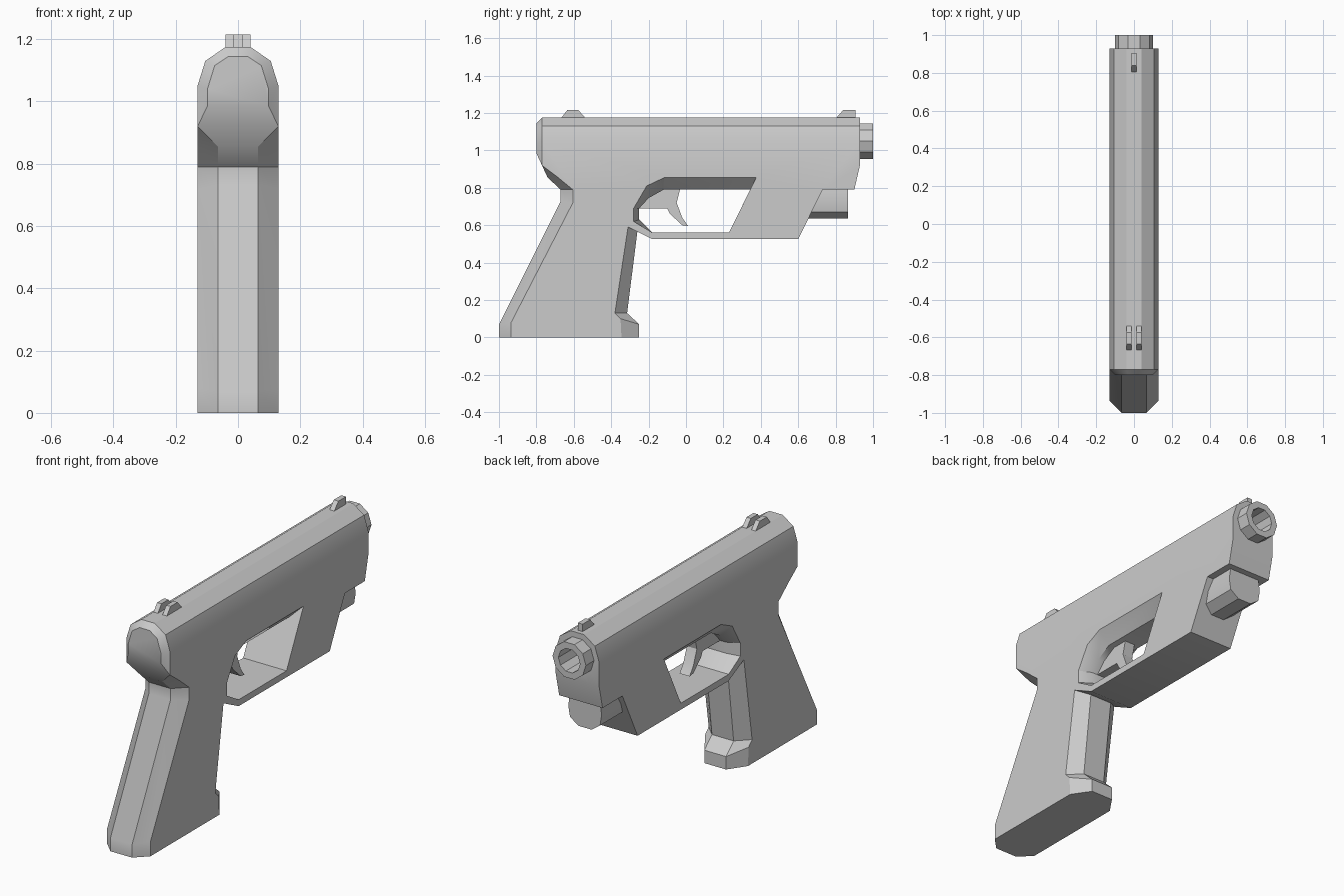
import bpy, bmesh, math

if "Cube" in bpy.data.objects:
    bpy.data.objects.remove(bpy.data.objects["Cube"], do_unlink=True)

grey = bpy.data.materials.new("plain grey")
grey.use_nodes = True
grey.diffuse_color = (0.6, 0.6, 0.6, 1)
grey.node_tree.nodes["Principled BSDF"].inputs["Base Color"].default_value = (0.6, 0.6, 0.6, 1)


def finish(bm, name):
    bmesh.ops.remove_doubles(bm, verts=bm.verts, dist=0.0005)
    bmesh.ops.recalc_face_normals(bm, faces=bm.faces)
    mesh = bpy.data.meshes.new(name)
    bm.to_mesh(mesh)
    bm.free()
    mesh.materials.append(grey)
    ob = bpy.data.objects.new(name, mesh)
    bpy.context.collection.objects.link(ob)
    bpy.ops.object.select_all(action="DESELECT")
    ob.select_set(True)
    bpy.context.view_layer.objects.active = ob
    bpy.ops.object.shade_smooth_by_angle(angle=math.radians(30))
    return ob


def bridge(bm, a, b, closed=False):
    """Quads between two rows of vertices."""
    n = len(a)
    for i in range(n if closed else n - 1):
        j = (i + 1) % n
        bm.faces.new((a[i], a[j], b[j], b[i]))


def fill(bm, *loops):
    """Fill a flat outline, leaving any further loops as holes."""
    edges = []
    for loop in loops:
        for a, b in zip(loop, loop[1:] + loop[:1]):
            edges.append(bm.edges.get((a, b)) or bm.edges.new((a, b)))
    bmesh.ops.triangle_fill(bm, use_beauty=True, edges=edges)


def row(bm, half):
    """Mirror a half row of points (centre outwards) into a full row, -x to +x."""
    left = [bm.verts.new(p) for p in half]
    right = [bm.verts.new((-x, y, z)) for x, y, z in half]
    return right[::-1] + left


def ring(bm, radius, y, z, sides=10):
    turn = math.tau / sides
    return [bm.verts.new((radius * math.cos(i * turn), y, z + radius * math.sin(i * turn)))
            for i in range(sides)]


def slab(name, profile, x0, x1):
    """Side profile of (y, z) points extruded along x."""
    bm = bmesh.new()
    a, b = ([bm.verts.new((x, y, z)) for y, z in profile] for x in (x0, x1))
    bridge(bm, a, b, True)
    bm.faces.new(a)
    bm.faces.new(b)
    return finish(bm, name)


W, N = 0.13, 0.065            # half widths: flat sides, bevelled middle
BORE_Z = 1.05

# Body: slide, frame, grip and trigger guard in one shell
bm = bmesh.new()
top = [(0.04, 1.175), (0.105, 1.13), (W, 1.05)]
front_top = row(bm, [(x, 0.93, z) for x, z in top])
rear_top = row(bm, [(x, -0.77, z) for x, z in top])
bridge(bm, front_top, rear_top)

# Outline from the waist round the grip to the muzzle: middle y, z then side y, z
outline = [
    (-0.74, 0.855, -0.69, 0.86), (-0.67, 0.79, -0.605, 0.79),
    (-0.67, 0.73, -0.605, 0.72), (-1, 0.07, -0.935, 0.08),
    (-1, 0, -0.935, 0), (-0.25, 0, -0.345, 0),
    (-0.25, 0.07, -0.35, 0.1), (-0.315, 0.13, -0.38, 0.13),
    (-0.26, 0.565, -0.31, 0.59), (-0.18, 0.525, -0.18, 0.525),
    (0.6, 0.525, 0.6, 0.525), (0.73, 0.79, 0.73, 0.79),
    (0.9, 0.79, 0.9, 0.79), (0.93, 0.92, 0.93, 0.92),
]
rows = [row(bm, [(N, cy, cz), (W, sy, sz)]) for cy, cz, sy, sz in outline]
for a, b in zip(rows, rows[1:]):
    bridge(bm, a, b)
waist = row(bm, [(W, -0.77, 0.92)])
first = rows[0]
bm.faces.new((waist[0], waist[1], first[2], first[1]))
bm.faces.new((waist[0], first[1], first[0]))
bm.faces.new((waist[1], first[3], first[2]))

# Rear cap of the slide, slightly inset
cap = row(bm, [(0.03, -0.8, 1.145), (0.075, -0.8, 1.115), (0.098, -0.8, 1.04), (0.098, -0.8, 0.985)])
bridge(bm, [waist[0]] + rear_top + [waist[1]], cap, True)
bm.faces.new(cap)

# Trigger opening, narrower in the middle
hole = [
    (-0.25, 0.63, -0.28, 0.62), (-0.25, 0.69, -0.28, 0.69),
    (-0.2, 0.745, -0.21, 0.81), (-0.12, 0.79, -0.115, 0.855),
    (0.343, 0.79, 0.375, 0.855), (0.23, 0.56, 0.23, 0.56),
    (-0.18, 0.56, -0.18, 0.56),
]
hole_rows = [row(bm, [(N, cy, cz), (W, sy, sz)]) for cy, cz, sy, sz in hole]
for a, b in zip(hole_rows, hole_rows[1:] + hole_rows[:1]):
    bridge(bm, a, b)

# Flat sides and muzzle face
for end in (0, -1):
    side = [front_top[end], rear_top[end], waist[end]] + [r[end] for r in rows]
    fill(bm, side, [r[end] for r in hole_rows])
fill(bm, front_top + rows[-1][::-1], ring(bm, 0.08, 0.93, BORE_Z))
finish(bm, "body")

# Barrel: open tube with a closed bottom
bm = bmesh.new()
rings = [ring(bm, r, y, BORE_Z) for r, y in ((0.1, 0.92), (0.1, 1.0), (0.065, 1.0), (0.065, 0.75))]
for a, b in zip(rings, rings[1:]):
    bridge(bm, a, b, True)
bm.faces.new(rings[-1])
finish(bm, "barrel")

# Rounded module under the muzzle
bm = bmesh.new()
section = [(0.04, 0.635), (0.09, 0.671), (0.1, 0.73), (0.09, 0.8)]
back, front = (row(bm, [(x, y, z) for x, z in section]) for y in (0.62, 0.865))
bridge(bm, back, front, True)
bm.faces.new(back)
bm.faces.new(front)
finish(bm, "under_barrel_module")

# Trigger
slab("trigger", [(-0.26, 0.8), (-0.03, 0.8), (-0.05, 0.72), (-0.02, 0.64), (0.012, 0.595),
                 (-0.02, 0.6), (-0.085, 0.66), (-0.1, 0.69), (-0.26, 0.69)], -0.03, 0.03)

# Sights
rear_sight = [(-0.67, 1.17), (-0.635, 1.215), (-0.575, 1.215), (-0.535, 1.17)]
slab("rear_sight_left", rear_sight, 0.014, 0.04)
slab("rear_sight_right", rear_sight, -0.04, -0.014)
slab("front_sight", [(0.8, 1.17), (0.84, 1.215), (0.905, 1.215), (0.905, 1.17)], -0.014, 0.014)
